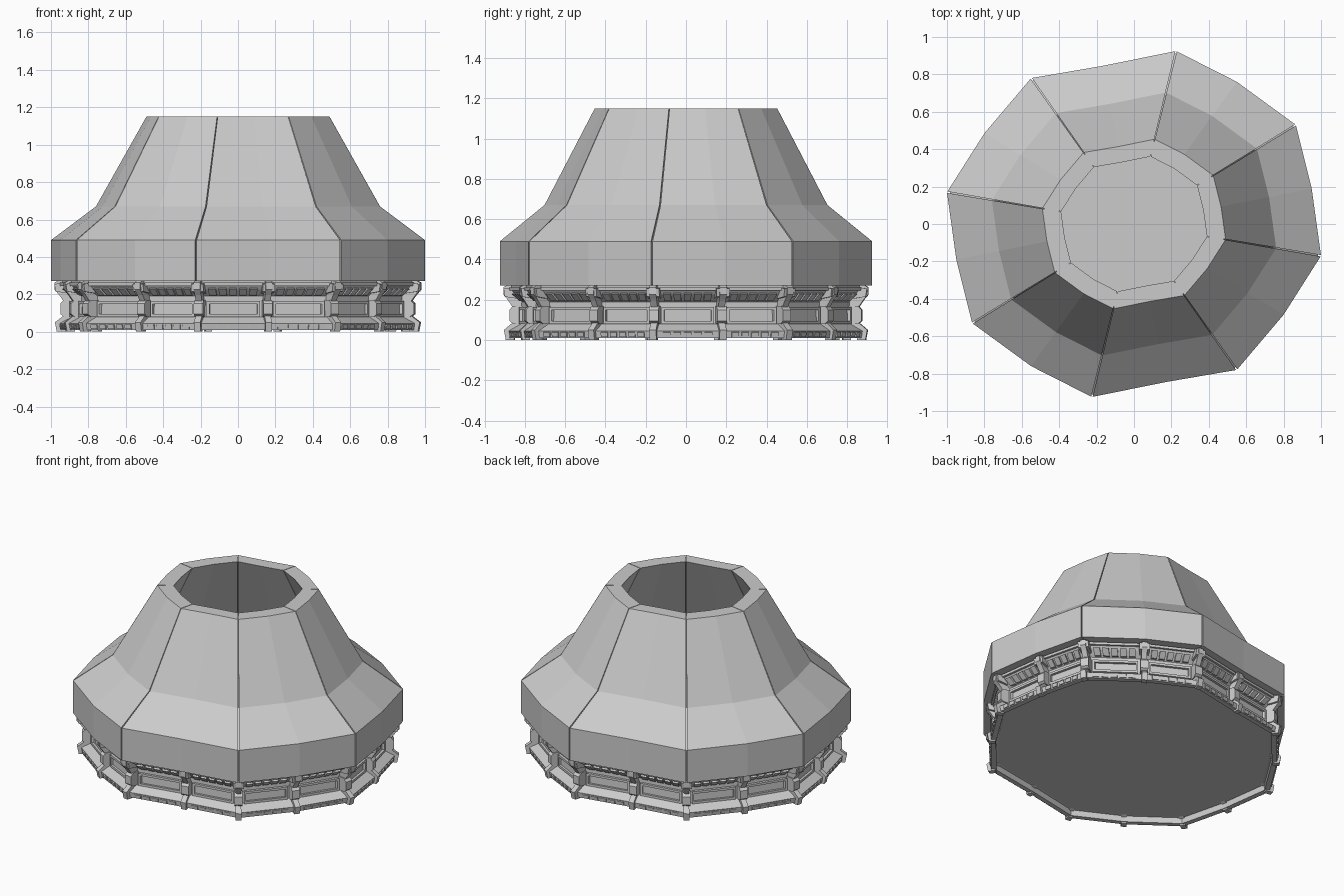
import bpy, bmesh
from mathutils import Vector

if "Cube" in bpy.data.objects:
    bpy.data.objects.remove(bpy.data.objects["Cube"])

# Irregular plan outline: corner, mid, corner, mid ... (half, then point-mirrored)
half = [(1.0, -.17), (.95, .19), (.865, .53), (.55, .76),
        (.225, .925), (-.17, .845), (-.55, .78), (-.80, .485)]
outline = [Vector(p) for p in half] + [-Vector(p) for p in half]
N = len(outline)


def finish(bm, name):
    bmesh.ops.recalc_face_normals(bm, faces=bm.faces)
    me = bpy.data.meshes.new(name)
    bm.to_mesh(me)
    bm.free()
    ob = bpy.data.objects.new(name, me)
    bpy.context.collection.objects.link(ob)
    return ob


def sweep(bm, pts, profile, closed=False):
    """Sweep a closed (scale, z) profile along plan points scaled about the axis."""
    rings = [[bm.verts.new((p.x * s, p.y * s, z)) for s, z in profile] for p in pts]
    m = len(profile)
    for i in range(len(rings) if closed else len(rings) - 1):
        a, b = rings[i], rings[(i + 1) % len(rings)]
        for j in range(m):
            k = (j + 1) % m
            bm.faces.new((a[j], b[j], b[k], a[k]))
    if not closed:
        bm.faces.new(rings[0])
        bm.faces.new(rings[-1])


# Armour plates: eight thick plates with narrow seams at the corners
plate = [(1, .27), (1, .49), (.76, .67), (.49, 1.15),
         (.39, 1.15), (.67, .62), (.91, .45), (.91, .27)]
bm = bmesh.new()
for i in range(0, N, 2):
    a, m, b = outline[i], outline[i + 1], outline[(i + 2) % N]
    g = .004
    sweep(bm, [a + (m - a).normalized() * g, m, b + (m - b).normalized() * g], plate)
finish(bm, "armour_plates")

# Continuous liner that closes the seams
bm = bmesh.new()
sweep(bm, outline, [(.985, .275), (.985, .482), (.745, .662), (.478, 1.142),
                    (.402, 1.142), (.685, .62), (.925, .445), (.925, .275)], True)
finish(bm, "seam_liner")

# Recessed base wall with a bottom lip and flared top
bm = bmesh.new()
sweep(bm, outline, [(.95, .01), (.955, .045), (.89, .08), (.885, .19), (.925, .225),
                    (.94, .245), (.94, .275), (.84, .275), (.84, .06), (.915, .05),
                    (.915, .01)], True)
finish(bm, "base_wall")

# Floor slab inside the base
bm = bmesh.new()
lo = [bm.verts.new((p.x * .9, p.y * .9, .05)) for p in outline]
hi = [bm.verts.new((p.x * .9, p.y * .9, .07)) for p in outline]
bm.faces.new(lo)
bm.faces.new(hi)
for i in range(N):
    j = (i + 1) % N
    bm.faces.new((lo[i], lo[j], hi[j], hi[i]))
finish(bm, "floor")

# Bracket ribs at every corner and mid point, with a clip and lugs
rib = [(.965, 0), (.975, .05), (.93, .085), (.915, .12), (.93, .165), (.955, .2),
       (.978, .225), (.978, .262), (.96, .272), (.87, .272), (.87, .06), (.92, .04), (.92, 0)]
clip = [(.945, .095), (.945, .15), (.925, .17), (.87, .17), (.87, .08), (.925, .08)]
lug = [(.968, .215), (.975, .255), (.92, .262), (.9, .205)]
bm = bmesh.new()
for i, p in enumerate(outline):
    t = (outline[(i + 1) % N] - outline[i - 1]).normalized()
    for prof, w in ((rib, .018), (clip, .026), (lug, .034)):
        sweep(bm, [p - t * w, p + t * w], prof)
finish(bm, "bracket_ribs")

# Panel frames and small ridge blocks between the ribs
frame = [((.1, .9), (.875, .905, .08, .095)), ((.1, .9), (.875, .905, .148, .163)),
         ((.1, .14), (.875, .905, .095, .148)), ((.86, .9), (.875, .905, .095, .148)),
         ((.08, .92), (.9, .955, .245, .262))]
bm = bmesh.new()
for i in range(N):
    a, b = outline[i], outline[(i + 1) % N]
    for (u, v), (r0, r1, z0, z1) in frame:
        sweep(bm, [a.lerp(b, u), a.lerp(b, v)], [(r0, z0), (r1, z0), (r1, z1), (r0, z1)])
    for k in range(5):
        u = .14 + k * .15
        span = [a.lerp(b, u), a.lerp(b, u + .11)]
        sweep(bm, span, [(.88, .195), (.905, .193), (.945, .228), (.92, .24)])
        sweep(bm, span, [(.93, .015), (.958, .015), (.962, .038), (.93, .045)])
finish(bm, "panel_frames")
